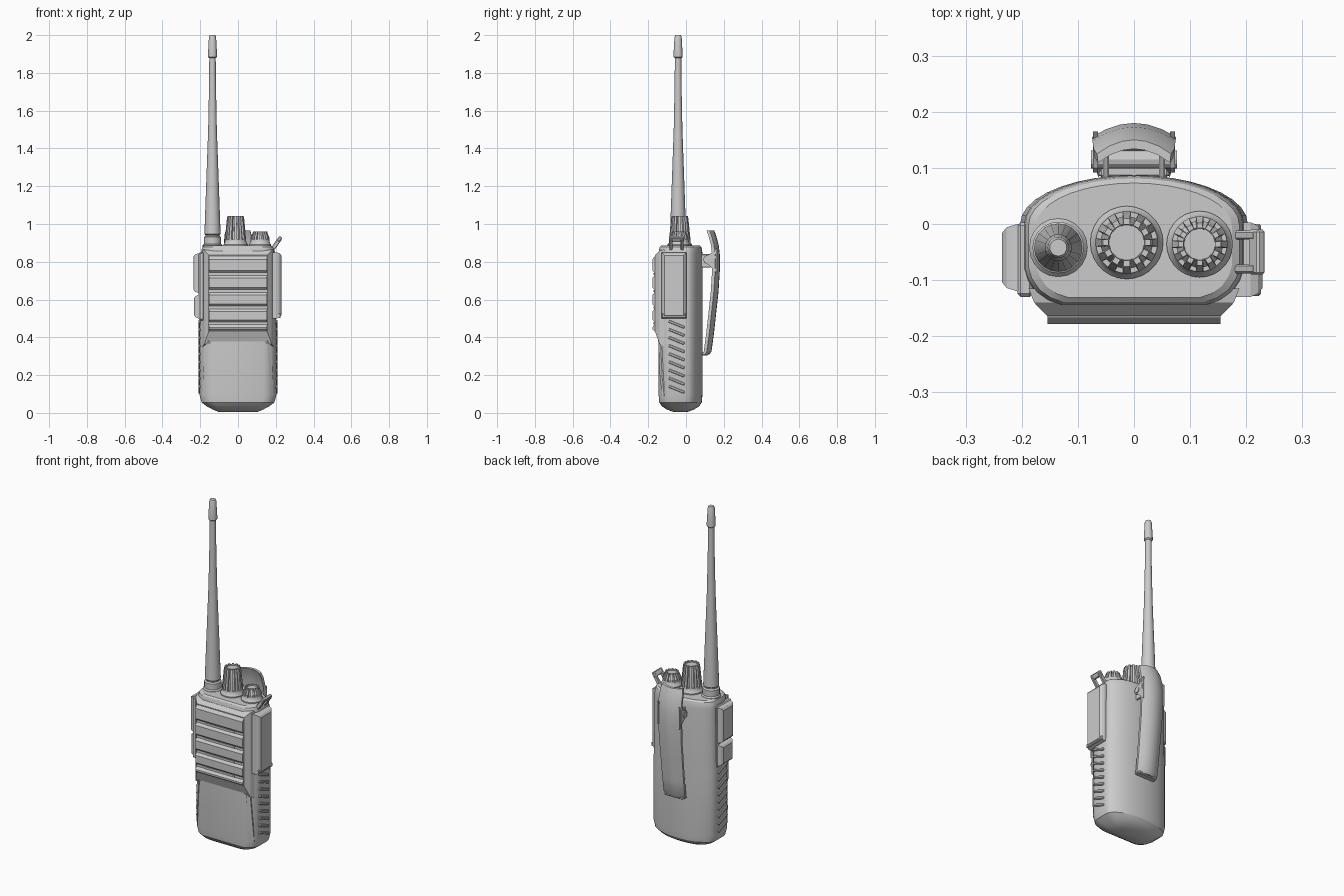
import bpy, bmesh, math
from mathutils import Matrix, Vector


def finish(name, bm, angle=32):
    bmesh.ops.recalc_face_normals(bm, faces=bm.faces[:])
    me = bpy.data.meshes.new(name)
    bm.to_mesh(me)
    bm.free()
    ob = bpy.data.objects.new(name, me)
    bpy.context.collection.objects.link(ob)
    bpy.ops.object.select_all(action='DESELECT')
    ob.select_set(True)
    bpy.context.view_layer.objects.active = ob
    bpy.ops.object.shade_smooth_by_angle(angle=math.radians(angle))
    return ob


def loft(name, rings, angle=32):
    """Skin a list of equal-length point loops and cap both ends."""
    bm = bmesh.new()
    loops = [[bm.verts.new(p) for p in r] for r in rings]
    n = len(loops[0])
    for a, b in zip(loops, loops[1:]):
        for i in range(n):
            j = (i + 1) % n
            bm.faces.new((a[i], a[j], b[j], b[i]))
    bm.faces.new(loops[0])
    bm.faces.new(loops[-1])
    return finish(name, bm, angle)


def lathe(name, prof, cx, cy, n=20):
    ang = [math.tau * i / n for i in range(n)]
    return loft(name, [[(cx + r * math.cos(a), cy + r * math.sin(a), z) for a in ang]
                       for r, z in prof])


def box(name, lo, hi, bevel=0.0, rot=0.0, axis='X'):
    lo, hi = Vector(lo), Vector(hi)
    bm = bmesh.new()
    bmesh.ops.create_cube(bm, size=1)
    bmesh.ops.scale(bm, vec=hi - lo, verts=bm.verts)
    if bevel:
        bmesh.ops.bevel(bm, geom=bm.edges[:], offset=bevel, segments=1, affect='EDGES')
    bmesh.ops.rotate(bm, matrix=Matrix.Rotation(rot, 3, axis), verts=bm.verts)
    bmesh.ops.translate(bm, vec=(lo + hi) / 2, verts=bm.verts)
    return finish(name, bm)


def extrude_x(name, prof, x0, x1):
    return loft(name, [[(x, y, z) for y, z in prof] for x in (x0, x1)], 20)


# Main body: flat front, rounded corners, arched back
half = [(0.135, -0.145), (0.16, -0.137), (0.182, -0.122), (0.197, -0.1), (0.203, -0.08)]
half += [(0.203 * math.cos(a), 0.087 * math.sin(a))
         for a in [math.pi / 2 * i / 9 for i in range(9)]]
section = half + [(0, 0.087)] + [(-x, y) for x, y in reversed(half)]
levels = [(0.004, 0.5, 0.3), (0.018, 0.66, 0.62), (0.034, 0.81, 0.84), (0.055, 0.95, 0.97),
          (0.095, 1.0, 1.0), (0.45, 1.0, 1.0), (0.55, 0.98, 1.0), (0.84, 0.965, 1.0),
          (0.863, 0.955, 0.985), (0.878, 0.925, 0.95), (0.886, 0.86, 0.88)]
loft("body", [[(x * sx, -0.03 + (y + 0.03) * sy, z) for x, y in section]
              for z, sx, sy in levels], 28)

# Speaker panel base with sloping sides, top and bottom
loft("speaker_base", [[(-w, y, b), (w, y, b), (w, y, t), (-w, y, t)]
     for w, y, b, t in [(0.188, -0.115, 0.35, 0.865), (0.178, -0.14, 0.365, 0.86),
                        (0.155, -0.164, 0.43, 0.835)]], 20)

# Speaker slats with grooves between
breaks = [0.835, 0.735, 0.645, 0.558, 0.475, 0.425]
prof = [(-0.155, 0.835)]
for top, bot in zip(breaks, breaks[1:]):
    prof += [(-0.167, top - 0.007), (-0.178, top - 0.022), (-0.178, bot + 0.018),
             (-0.167, bot + 0.007)]
prof += [(-0.155, 0.425)]
extrude_x("speaker_slats", prof, -0.154, 0.154)
for z in breaks[1:-1]:
    box("speaker_slot", (-0.1, -0.171, z - 0.006), (0.095, -0.164, z + 0.006))

for s in (-1, 1):
    # Tapered rails beside the lower front
    loft("front_rail", [[(s * (x - w), -0.125, z), (s * (x + w), -0.115, z),
                         (s * (x + w), y + 0.012, z), (s * (x - w), y, z)]
         for z, x, w, y in [(0.09, 0.183, 0.004, -0.128), (0.2, 0.176, 0.008, -0.139),
                            (0.36, 0.165, 0.01, -0.146), (0.44, 0.163, 0.01, -0.15)]])
    # Small corner lugs above the speaker
    loft("top_corner_lug", [[(s * 0.13, -0.14, 0.845), (s * 0.175, -0.125, 0.845),
                             (s * 0.155, -0.15, 0.82)],
                            [(s * 0.13, -0.12, 0.87), (s * 0.17, -0.11, 0.87),
                             (s * 0.15, -0.12, 0.86)]])
    # Slanted grip ridges
    for i in range(9):
        z = 0.125 + i * 0.043
        box("grip_ridge", (s * 0.203 - 0.007, -0.095, z - 0.007),
            (s * 0.203 + 0.007, -0.005, z + 0.007), 0.003, math.radians(-22))


# Side buttons and accessory cover: sloped pads
def pad(name, s, y0, y1, z0, z1, x_out):
    steps = [(0.18, 0), (0.208, 0), (x_out - 0.008, 0.006), (x_out, 0.016)]
    loft(name, [[(s * x, y0 + d, z0 + d), (s * x, y1 - d, z0 + d),
                 (s * x, y1 - d, z1 - d), (s * x, y0 + d, z1 - d)] for x, d in steps], 20)


pad("accessory_cover", 1, -0.13, 0.003, 0.5, 0.85, 0.229)
box("cover_latch", (0.2, -0.128, 0.503), (0.226, 0.0, 0.527), 0.003)
box("button_surround", (-0.208, -0.13, 0.49), (-0.18, 0.003, 0.85), 0.006)
pad("talk_button", -1, -0.12, 0.0, 0.635, 0.845, 0.235)
pad("side_button", -1, -0.12, 0.0, 0.5, 0.625, 0.232)

# Antenna with collar and tip
ax, ay = -0.135, -0.042
lathe("antenna_collar", [(0.052, 0.87), (0.052, 0.888), (0.046, 0.895), (0.046, 0.93),
                         (0.038, 0.936), (0.038, 0.945)], ax, ay)
lathe("antenna_mast", [(0.038, 0.942), (0.043, 0.947), (0.042, 0.97), (0.032, 1.25),
                       (0.023, 1.5), (0.018, 1.75), (0.017, 1.89)], ax, ay)
lathe("antenna_tip", [(0.017, 1.878), (0.024, 1.884), (0.024, 1.9), (0.019, 1.99),
                      (0.015, 2.0)], ax, ay)


# Fluted rotary knobs
def knob(name, cx, cy, r_base, r0, r1, top):
    lathe(name + "_base", [(r_base, 0.87), (r_base, 0.892), (r_base - 0.007, 0.9),
                           (r_base - 0.01, 0.918)], cx, cy, 28)
    rings = []
    for ro, ri, z in [(r0, r0 * 0.83, 0.91), (r0, r0 * 0.83, 0.93), (r1 + 0.003, r1 * 0.8, top - 0.012),
                      (r1, r1 * 0.78, top), (r1 * 0.76, r1 * 0.74, top),
                      (r1 * 0.74, r1 * 0.72, top - 0.008)]:
        ring = []
        for i in range(12):
            for off, r in ((-0.13, ro), (0.13, ro), (0.17, ri), (0.353, ri)):
                a = math.tau * i / 12 + off
                ring.append((cx + r * math.cos(a), cy + r * math.sin(a), z))
        rings.append(ring)
    loft(name, rings, 20)


knob("channel_knob", -0.013, -0.033, 0.065, 0.056, 0.043, 1.042)
knob("volume_knob", 0.117, -0.036, 0.059, 0.05, 0.038, 0.96)

# Lanyard loop on the top right corner
tilt = math.radians(35)
for y in (-0.088, -0.028):
    box("lanyard_arm", (0.191, y, 0.858), (0.213, y + 0.016, 0.93), 0.003, tilt, 'Y')
box("lanyard_bar", (0.21, -0.09, 0.905), (0.228, -0.01, 0.935), 0.004, tilt, 'Y')

# Belt clip: curved plate following a bowed profile
stations = [(0.31, 0.125, 0.066), (0.325, 0.135, 0.069), (0.42, 0.148, 0.07),
            (0.53, 0.16, 0.071), (0.64, 0.172, 0.072), (0.75, 0.179, 0.074),
            (0.83, 0.18, 0.075), (0.89, 0.173, 0.074), (0.94, 0.159, 0.072), (0.965, 0.15, 0.066)]
us = [-1, -0.67, -0.33, 0, 0.33, 0.67, 1]
loft("belt_clip", [[(u * w, y - 0.025 * u * u, z) for u in us] +
                   [(u * w * 0.97, y - 0.016 - 0.025 * u * u, z) for u in reversed(us)]
                   for z, y, w in stations], 35)
box("clip_lip", (-0.062, 0.083, 0.305), (0.062, 0.118, 0.322), 0.004)

# Clip hinge: brackets, ears and pin
for s in (-1, 1):
    box("hinge_bracket", (s * 0.05 - 0.005, 0.06, 0.77), (s * 0.05 + 0.005, 0.132, 0.84), 0.003)
    extrude_x("clip_ear", [(0.165, 0.74), (0.118, 0.785), (0.096, 0.795), (0.092, 0.815),
                           (0.1, 0.83), (0.125, 0.84), (0.165, 0.875)], s * 0.064, s * 0.073)
pin = [(0.115 + 0.016 * math.cos(a), 0.81 + 0.016 * math.sin(a))
       for a in [math.tau * i / 12 for i in range(12)]]
extrude_x("hinge_pin", pin, -0.077, 0.077)
